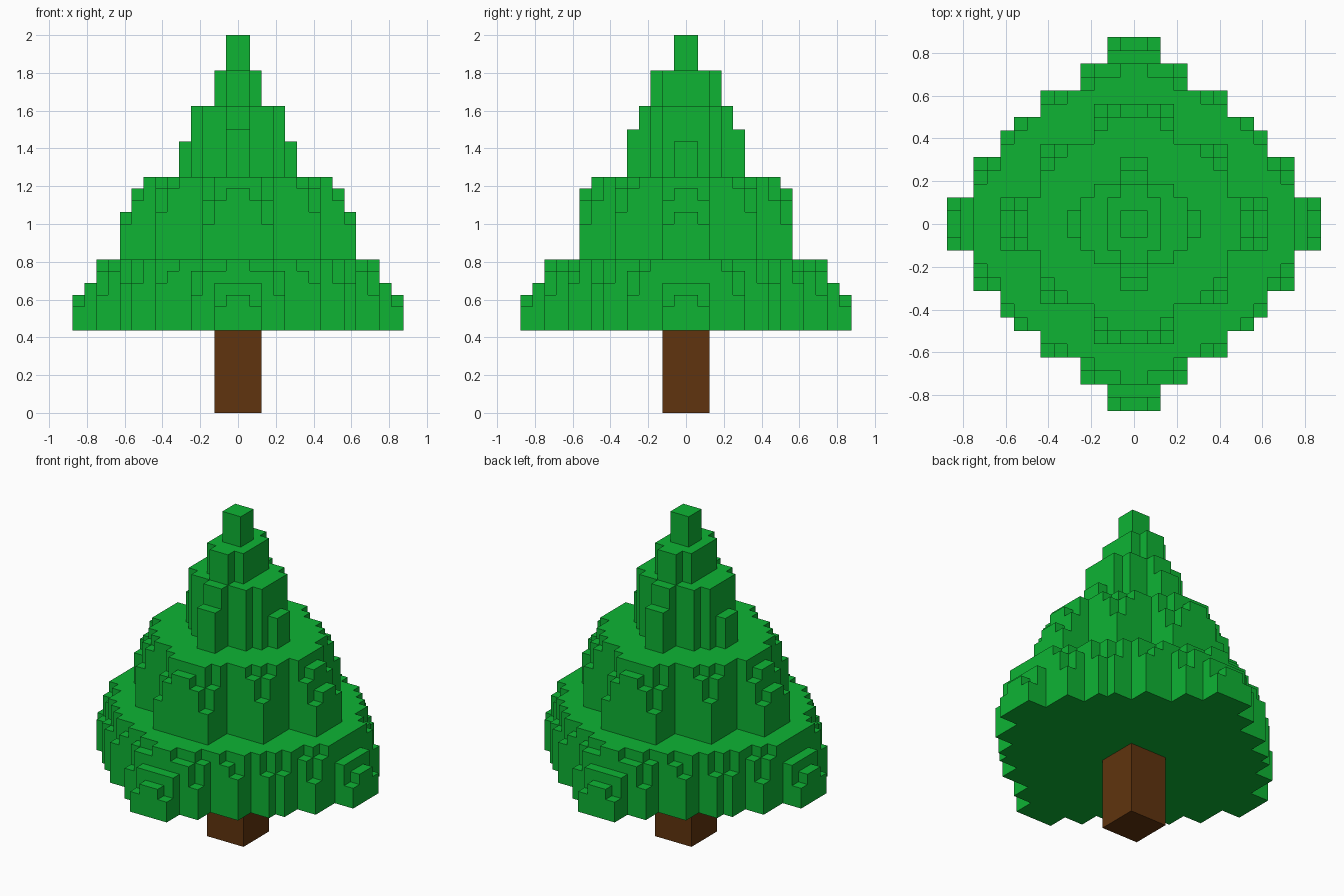
import bpy
import bmesh
import math

cube = bpy.data.objects.get("Cube")
if cube:
    bpy.data.objects.remove(cube, do_unlink=True)

U = 1 / 16          # size of one block
R = 14              # half width of the foliage in blocks
BASE = 7            # underside of the foliage in blocks

# Blocks centred on the axis: half width x, half width y, top height
LOWER_TIER = [(1, 14, 10), (2, 14, 9), (2, 13, 11),
              (1, 12, 13), (3, 12, 12), (4, 12, 10), (3, 11, 13), (4, 11, 12), (4, 10, 13),
              (5, 10, 13), (6, 10, 12), (7, 10, 11), (7, 9, 13),
              (8, 8, 13), (9, 8, 11), (9, 7, 13), (10, 7, 11), (10, 6, 13),
              (12, 3, 13), (12, 4, 12), (12, 5, 10), (11, 4, 13), (11, 5, 12), (10, 5, 13),
              (14, 1, 10), (14, 2, 9), (13, 2, 11)]
MIDDLE_TIER = [(1, 9, 19), (2, 9, 18), (3, 9, 16), (2, 8, 20), (3, 8, 18), (3, 7, 20),
               (5, 6, 20), (6, 6, 19), (7, 6, 17), (6, 5, 20), (7, 5, 19), (7, 4, 20),
               (10, 1, 17), (10, 2, 16), (9, 1, 19), (9, 2, 18), (8, 2, 20)]
UPPER_TIER = [(1, 5, 24), (1, 4, 26), (3, 3, 26), (4, 2, 26), (5, 1, 23)]
TIP = [(2, 2, 29), (1, 3, 29), (1, 1, 32)]
BLOCKS = LOWER_TIER + MIDDLE_TIER + UPPER_TIER + TIP


def make_material(name, color):
    mat = bpy.data.materials.new(name)
    mat.use_nodes = True
    mat.diffuse_color = (*color, 1)
    mat.node_tree.nodes["Principled BSDF"].inputs["Base Color"].default_value = (*color, 1)
    return mat


def make_object(name, bm, mat):
    mesh = bpy.data.meshes.new(name)
    bm.to_mesh(mesh)
    bm.free()
    mesh.materials.append(mat)
    obj = bpy.data.objects.new(name, mesh)
    bpy.context.collection.objects.link(obj)
    return obj


def height(i, j):
    """Top of the block column whose lowest corner is (i, j)."""
    x, y = abs(i + 0.5), abs(j + 0.5)
    return max((t for hx, hy, t in BLOCKS if x < hx and y < hy), default=BASE)


green = make_material("leaf green", (0.0044, 0.455, 0.034))
brown = make_material("bark brown", (0.117, 0.034, 0.0044))

# Foliage: stepped skin over the block columns
bm = bmesh.new()


def quad(*points):
    bm.faces.new([bm.verts.new((x * U, y * U, z * U)) for x, y, z in points])


for i in range(-R, R):
    for j in range(-R, R):
        h = height(i, j)
        if h == BASE:
            continue
        corners = [(i, j), (i + 1, j), (i + 1, j + 1), (i, j + 1)]
        quad(*[(x, y, h) for x, y in corners])
        quad(*[(x, y, BASE) for x, y in reversed(corners)])
        # Walls towards each lower neighbour
        for k, (di, dj) in enumerate([(0, -1), (1, 0), (0, 1), (-1, 0)]):
            a, b = corners[k], corners[(k + 1) % 4]
            for z in range(height(i + di, j + dj), h):
                quad((*a, z), (*b, z), (*b, z + 1), (*a, z + 1))

bmesh.ops.remove_doubles(bm, verts=bm.verts, dist=0.001)
# Merge the flat regions
bmesh.ops.dissolve_limit(bm, angle_limit=math.radians(1), verts=bm.verts, edges=bm.edges)
make_object("foliage", bm, green)

# Trunk: square post
bm = bmesh.new()
bmesh.ops.create_cube(bm, size=1)
for v in bm.verts:
    v.co = (v.co.x * 4 * U, v.co.y * 4 * U, (v.co.z + 0.5) * BASE * U)
make_object("trunk", bm, brown)
